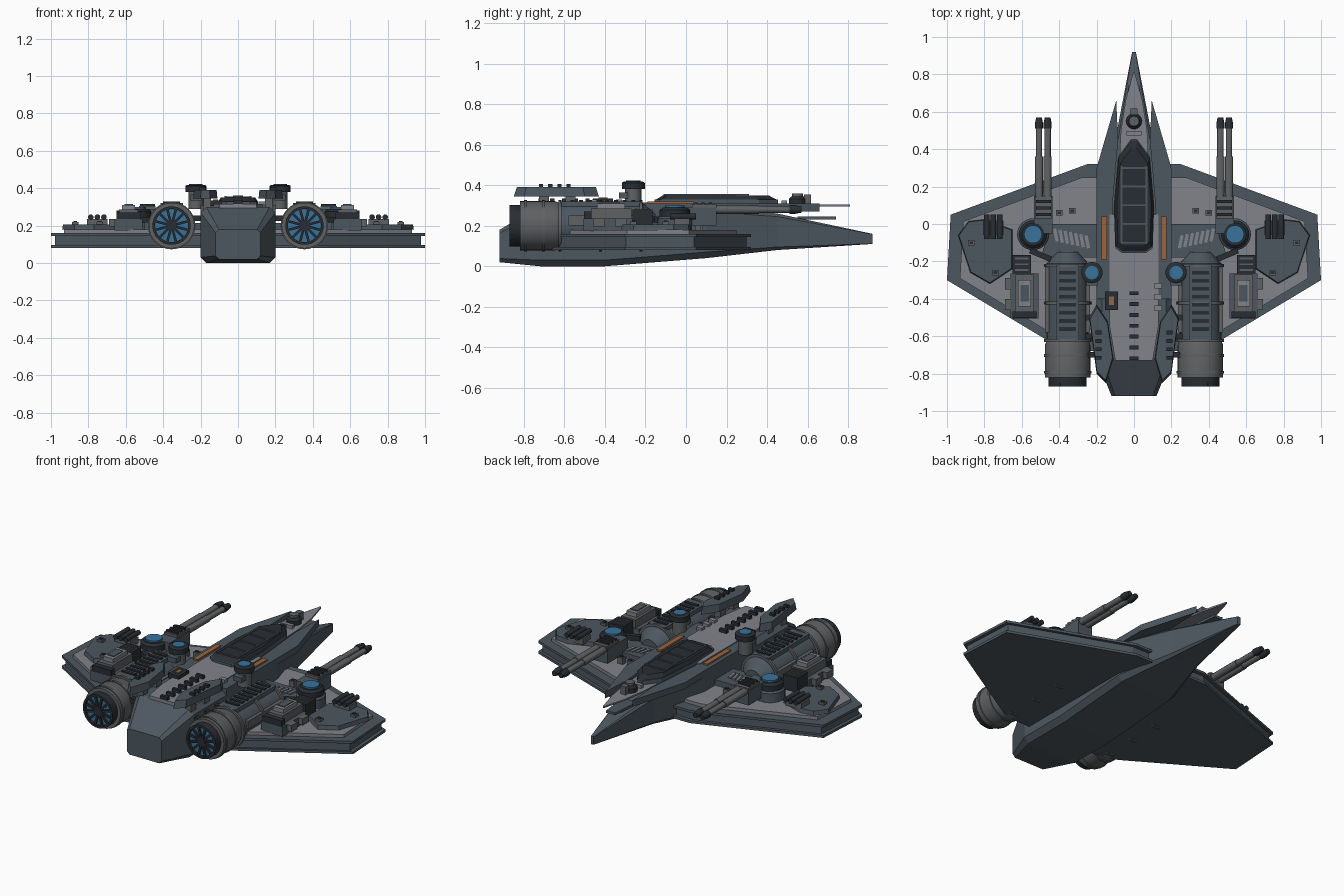
import bpy, bmesh, math
from mathutils import Matrix, Vector

if "Cube" in bpy.data.objects:
    bpy.data.objects.remove(bpy.data.objects["Cube"], do_unlink=True)


def material(name, red, green, blue):
    made = bpy.data.materials.new(name)
    made.use_nodes = True
    made.diffuse_color = (red, green, blue, 1)
    made.node_tree.nodes["Principled BSDF"].inputs["Base Color"].default_value = made.diffuse_color
    return made


SLATE = material("slate", .075, .097, .118)
LIGHT = material("light grey", .22, .23, .26)
GREY = material("gunmetal", .115, .12, .125)
DARK = material("charcoal", .022, .027, .033)
BLUE = material("blue glow", .04, .17, .33)
ORANGE = material("orange", .32, .13, .05)

# Shared heights and positions
DECK, WING_TOP, WING_BOTTOM = .3, .16, .08
ARMOUR = WING_TOP + .02
ENGINE = Vector((.355, 0, .2))
ENGINE_TOP = .32
GUN_HEIGHT = .28


def finish(name, mat, bm, mirror):
    bmesh.ops.recalc_face_normals(bm, faces=bm.faces)
    mesh = bpy.data.meshes.new(name)
    bm.to_mesh(mesh)
    bm.free()
    mesh.materials.append(mat)
    part = bpy.data.objects.new(name, mesh)
    bpy.context.collection.objects.link(part)
    if mirror:
        part.modifiers.new("mirror", 'MIRROR').use_mirror_merge = False
    return part


def loft(name, mat, rings, mirror):
    bm = bmesh.new()
    loops = [[bm.verts.new(point) for point in ring] for ring in rings]
    for near, far in zip(loops, loops[1:]):
        for i in range(len(near)):
            bm.faces.new((near[i - 1], near[i], far[i], far[i - 1]))
    bm.faces.new(loops[0])
    bm.faces.new(loops[-1])
    return finish(name, mat, bm, mirror)


def shrink(outline, scale):
    centre = sum((Vector(point) for point in outline), Vector((0, 0))) / len(outline)
    return [centre.lerp(Vector(point), scale) for point in outline]


def both_halves(half):
    return half + [(-x, y) for x, y in reversed(half)]


def plate(name, mat, outline, base, thick=.02, mirror=True, taper=1):
    lower = [(x, y, base) for x, y in outline]
    upper = [(x, y, base + thick) for x, y in shrink(outline, taper)]
    return loft(name, mat, [lower, upper], mirror)


def blocks(name, mat, at, size, count=1, step=(0, 0, 0), turn=0, single=False):
    # A row of equal blocks; rows off the centre line are mirrored
    bm = bmesh.new()
    for i in range(count):
        place = Matrix.Translation(Vector(at) + i * Vector(step))
        bmesh.ops.create_cube(bm, size=1, matrix=place @ Matrix.Rotation(turn, 4, 'Z')
                              @ Matrix.Diagonal((*size, 1)))
    return finish(name, mat, bm, at[0] > 0 and not single)


def drum(name, mat, at, radius, length, along='Z', nose=1, chamfer=0, sides=32):
    # A cylinder from a start point, with its far end narrowed to nose * radius
    rings = []
    for reach, scale in ((0, 1), (length * (1 - chamfer), 1), (length, nose)):
        ring = []
        for i in range(sides):
            angle = math.tau * i / sides
            across, up = radius * scale * math.cos(angle), radius * scale * math.sin(angle)
            offset = (across, reach, up) if along == 'Y' else (across, up, reach)
            ring.append(Vector(at) + Vector(offset))
        if not rings or chamfer or reach == length:
            rings.append(ring)
    part = loft(name, mat, rings, at[0] > 0)
    bpy.ops.object.select_all(action='DESELECT')
    part.select_set(True)
    bpy.context.view_layer.objects.active = part
    bpy.ops.object.shade_smooth_by_angle(angle=math.radians(35))


# Hull with chamfered edges
hull = []
for y, half, low, high in ((-.92, .12, .02, .18), (-.72, .2, 0, .3), (-.4, .2, 0, .3),
                           (.1, .2, .04, .3), (.45, .1, .08, .26), (.92, .01, .11, .16)):
    cut = half * .15
    section = [(half - cut, low), (half, low + cut), (half, high - cut), (half - cut, high)]
    hull.append([(x, y, z) for x, z in both_halves(section)])
loft("hull", SLATE, hull, mirror=False)

# Deck, nose plates, shoulder blades and rear fins
rear_deck = both_halves([(.1, -.73), (.13, -.55), (.13, .05)])
nose_deck = both_halves([(.08, .3), (.07, .5), (.045, .66), (.004, .81)])
nose_step = both_halves([(.05, .55), (.03, .74)])
shoulder = [(.095, .66), (.2, .3), (.2, -.4), (.125, -.4), (.115, .1), (.085, .45)]
rear_fin = [(.2, -.43), (.24, -.5), (.2, -.8), (.15, -.85), (.11, -.72), (.14, -.52)]
plate("rear_deck", LIGHT, rear_deck, base=DECK - .005, mirror=False)
plate("nose_deck", LIGHT, nose_deck, base=DECK - .005, thick=.01, mirror=False)
plate("nose_step", SLATE, nose_step, base=.23, thick=.015, mirror=False)
plate("shoulder_blade", SLATE, shoulder, base=DECK - .03, thick=.04)
plate("rear_fin", SLATE, rear_fin, base=DECK + .045, thick=.045, taper=.93)
blocks("rear_fin_mounts", GREY, at=(.165, -.57, DECK), size=(.04, .05, .1), count=2, step=(0, -.13, 0))
blocks("rear_fin_vents", DARK, at=(.19, -.58, .39), size=(.03, .02, .03), count=4, step=(0, -.045, 0))
blocks("deck_vents", DARK, at=(0, -.37, DECK + .02), size=(.05, .02, .03), count=7, step=(0, -.058, 0))
blocks("shoulder_stripe", ORANGE, at=(.16, -.075, DECK + .01), size=(.03, .23, .02))
blocks("deck_hatch", DARK, at=(-.12, -.41, DECK + .02), size=(.07, .1, .03))
blocks("deck_hatch_lamp", ORANGE, at=(-.12, -.41, DECK + .035), size=(.025, .045, .01))
blocks("deck_lockers", LIGHT, at=(.13, -.33, DECK + .02), size=(.04, .03, .02),
       count=3, step=(0, -.06, 0), single=True)

# Canopy with a raised frame
canopy = both_halves([(.065, -.155), (.1, -.13), (.108, .1), (.085, .36), (.015, .455)])
plate("canopy_base", SLATE, canopy, base=DECK, thick=.03, mirror=False)
plate("canopy_glass", DARK, shrink(canopy, .97), base=DECK + .03, mirror=False, taper=.88)
blocks("canopy_cross_bars", SLATE, at=(0, -.1, DECK + .05), size=(.13, .01, .01), count=5, step=(0, .1, 0))
blocks("canopy_side_rails", SLATE, at=(.067, .1, DECK + .05), size=(.01, .42, .015))

# Nose sensor
drum("sensor_base", DARK, at=(0, .55, DECK), radius=.042, length=.045, nose=.7, chamfer=.3)
drum("sensor_cap", GREY, at=(0, .55, DECK + .04), radius=.027, length=.02, nose=.75)
blocks("sensor_block", GREY, at=(0, .6, DECK + .03), size=(.035, .035, .05))
blocks("nose_locker", LIGHT, at=(0, .485, DECK + .015), size=(.08, .025, .02))

# Wings: two flanges around a recessed web, with armour on top
wing = [(.12, .32), (.25, .32), (.98, .05), (1, -.3), (.45, -.63), (.36, -.68), (.12, -.68)]
tip = [(.65, -.03), (.8, .025), (.885, .015), (.94, -.06), (.875, -.26), (.77, -.32), (.65, -.24)]
inner = [(.2, 0), (.44, 0), (.5, -.18), (.2, -.18)]
plate("wing_lower_flange", SLATE, wing, base=WING_BOTTOM, thick=.015)
plate("wing_web", SLATE, shrink(wing, .96), base=WING_BOTTOM + .01, thick=.06)
plate("wing_upper_flange", SLATE, wing, base=WING_TOP - .015, thick=.015)
plate("wing_armour", LIGHT, shrink(wing, .87), base=WING_TOP)
plate("wing_tip_armour", SLATE, tip, base=ARMOUR, thick=.025, taper=.97)
plate("wing_inner_armour", SLATE, inner, base=ARMOUR, thick=.035)
blocks("wing_slats", LIGHT, at=(.25, -.095, ARMOUR + .037), size=(.017, .07, .012),
       count=7, step=(.028, .006, 0), turn=-.2)
for place, x, y in (("front", .4, .06), ("inner", .33, .07), ("tip", .87, -.1), ("rear", .74, -.26)):
    blocks(place + "_wing_locker", GREY, at=(x, y, ARMOUR + .02), size=(.035, .03, .04))
    blocks(place + "_wing_locker_lid", DARK, at=(x, y, ARMOUR + .04), size=(.02, .015, .01))

# Tube rack on the wing
blocks("tube_rack", GREY, at=(.752, -.02, ARMOUR + .035), size=(.11, .075, .04))
for place, x in (("inner", .717), ("middle", .752), ("outer", .787)):
    drum(place + "_tube", DARK, at=(x, -.08, ARMOUR + .065), radius=.015, length=.13, along='Y', sides=12)


# Engines
def engine_drum(name, mat, start, radius, length, nose=1, chamfer=0):
    drum(name, mat, ENGINE + Vector((0, start, 0)), radius, length, 'Y', nose, chamfer)


engine_drum("engine_body", SLATE, start=-.63, radius=.112, length=.48, nose=.5, chamfer=.13)
engine_drum("engine_housing", GREY, start=-.82, radius=.122, length=.19, nose=.94, chamfer=.1)
for place, start in (("front", -.23), ("middle", -.43), ("joint", -.63), ("rear", -.71), ("end", -.8)):
    engine_drum(place + "_engine_band", GREY, start, radius=.127, length=.015)
engine_drum("engine_nozzle", DARK, start=-.85, radius=.102, length=.05)
engine_drum("engine_glow", BLUE, start=-.855, radius=.088, length=.01)
engine_drum("engine_hub", DARK, start=-.868, radius=.024, length=.02)
spokes = bmesh.new()
rim = bmesh.new()
for i in range(24):
    turned = Matrix.Translation(ENGINE + Vector((0, -.86, 0))) @ Matrix.Rotation(math.tau * i / 24, 4, 'Y')
    bmesh.ops.create_cube(rim, size=1, matrix=turned @ Matrix.Translation((.095, 0, 0))
                          @ Matrix.Diagonal((.014, .02, .027, 1)))
    if i % 2:
        bmesh.ops.create_cube(spokes, size=1, matrix=turned @ Matrix.Translation((.05, 0, 0))
                              @ Matrix.Diagonal((.08, .012, .013, 1)))
finish("engine_rim", DARK, rim, mirror=True)
finish("engine_spokes", DARK, spokes, mirror=True)
blocks("engine_top_cover", SLATE, at=(ENGINE.x, -.42, ENGINE_TOP - .015), size=(.12, .4, .03))
blocks("engine_vents", DARK, at=(ENGINE.x, -.26, ENGINE_TOP), size=(.09, .02, .015), count=8, step=(0, -.043, 0))
blocks("engine_side_rails", GREY, at=(.25, -.4, .225), size=(.03, .36, .05), count=2, step=(.21, 0, 0))
blocks("engine_brackets", DARK, at=(.235, -.5, .24), size=(.1, .03, .03), count=3, step=(0, -.1, 0))


# Small domes beside the deck
def dome_drum(name, mat, base, radius, length, **shape):
    drum(name, mat, (.225, -.26, base), radius, length, **shape)


dome_drum("dome_stem", GREY, base=DECK - .01, radius=.04, length=.09)
dome_drum("dome_cup", DARK, base=DECK + .08, radius=.057, length=.037, nose=.85, chamfer=.15)
dome_drum("dome_lens", BLUE, base=DECK + .115, radius=.036, length=.007)
blocks("dome_foot", SLATE, at=(.225, -.3, DECK + .05), size=(.06, .06, .03))


# Gun turrets
def turret_drum(name, mat, base, radius, length, **shape):
    drum(name, mat, (.54, -.055, base), radius, length, **shape)


turret_drum("turret_base", SLATE, base=ARMOUR, radius=.085, length=.07, nose=.82, chamfer=.2)
turret_drum("turret_ring", DARK, base=.245, radius=.075, length=.045, nose=.8, chamfer=.3)
turret_drum("turret_lens", BLUE, base=.285, radius=.048, length=.015, nose=.9)
blocks("gun_mount", SLATE, at=(.485, .05, .245), size=(.1, .2, .09))
blocks("gun_breech", GREY, at=(.485, .09, GUN_HEIGHT), size=(.09, .12, .05))
blocks("gun_breech_ribs", DARK, at=(.485, .05, GUN_HEIGHT + .03), size=(.08, .015, .01), count=3, step=(0, .035, 0))
for place, x in (("inner", .462), ("outer", .508)):
    drum(place + "_gun_sleeve", GREY, at=(x, .12, GUN_HEIGHT), radius=.021, length=.24, along='Y', sides=16)
    drum(place + "_gun_barrel", GREY, at=(x, .35, GUN_HEIGHT), radius=.017, length=.17, along='Y', sides=16)
    drum(place + "_gun_muzzle", DARK, at=(x, .51, GUN_HEIGHT), radius=.022, length=.06, along='Y',
         nose=.7, chamfer=.6, sides=16)
blocks("turret_feed", DARK, at=(.5, -.165, .23), size=(.12, .03, .03), turn=.4)

# Outboard equipment pods
blocks("pod_base", SLATE, at=(.585, -.385, .205), size=(.15, .24, .06))
blocks("pod_body", GREY, at=(.585, -.37, .255), size=(.1, .2, .06))
blocks("pod_lid", LIGHT, at=(.585, -.37, .295), size=(.07, .14, .03))
blocks("pod_window", SLATE, at=(.585, -.37, .31), size=(.045, .09, .01))
blocks("pod_end", DARK, at=(.585, -.485, .235), size=(.13, .035, .07))
blocks("pod_side_arms", GREY, at=(.67, -.32, .215), size=(.04, .06, .04), count=2, step=(0, -.11, 0))
blocks("pod_front_block", DARK, at=(.6, -.215, .235), size=(.1, .1, .09))
blocks("pod_front_ribs", GREY, at=(.6, -.185, .28), size=(.07, .01, .01), count=3, step=(0, -.03, 0))
